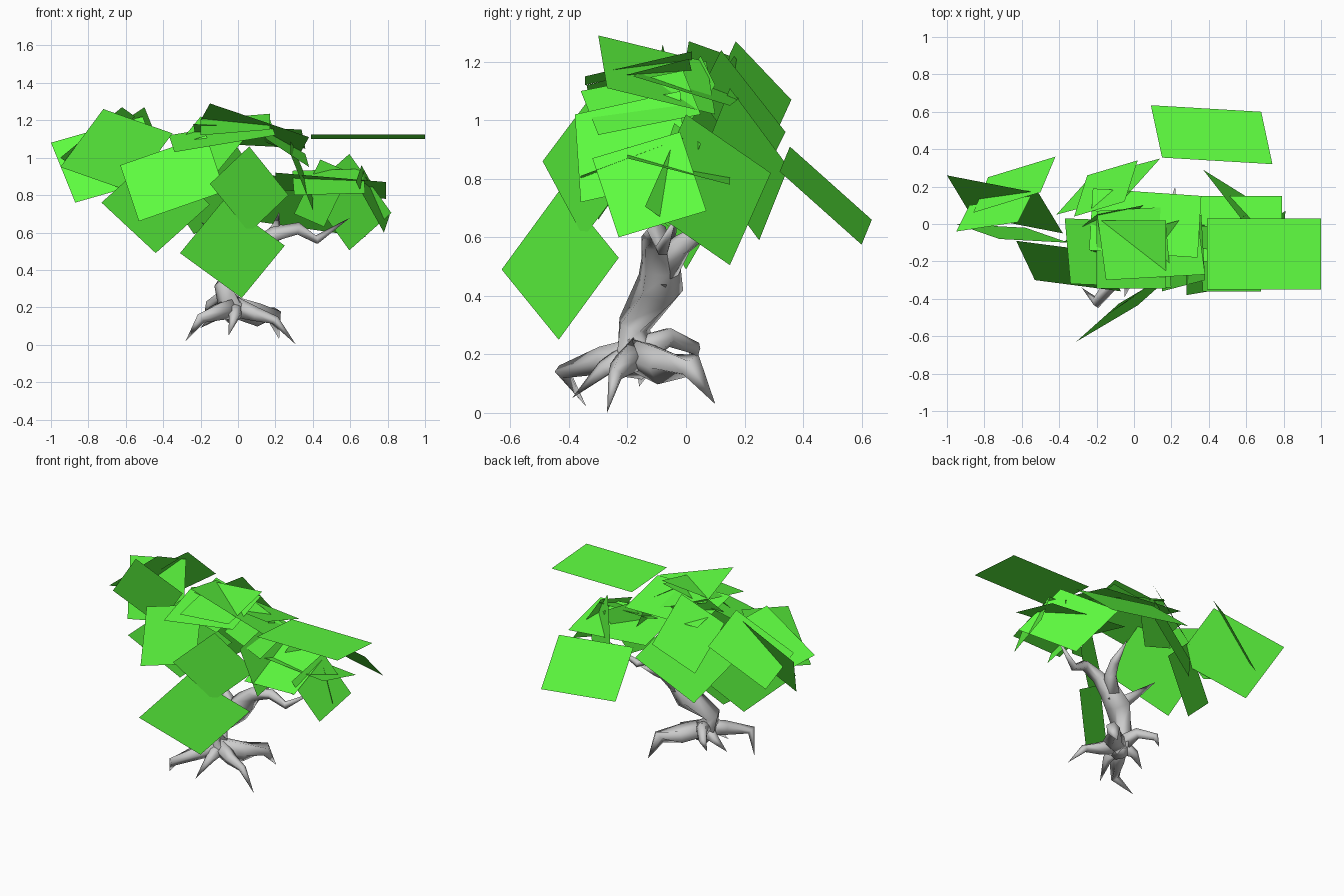
import bpy, math
from mathutils import Vector


def mesh_object(name, verts, faces, smooth=False):
    me = bpy.data.meshes.new(name)
    me.from_pydata(verts, [], faces)
    me.update()
    for p in me.polygons:
        p.use_smooth = smooth
    ob = bpy.data.objects.new(name, me)
    bpy.context.collection.objects.link(ob)
    return ob


def limb(name, path, sides=5):
    """Tapered low-poly tube; path holds (x, y, z, radius), ending in a point."""
    pts = [Vector(p[:3]) for p in path]
    verts, faces = [], []
    for i, p in enumerate(pts[:-1]):
        d = (pts[i + 1] - pts[max(i - 1, 0)]).normalized()
        u = d.cross(Vector((0.3, 1, 0.1))).normalized()
        v = d.cross(u)
        for k in range(sides):
            a = math.tau * k / sides
            verts.append(p + (u * math.cos(a) + v * math.sin(a)) * path[i][3])
    for i in range(len(pts) - 2):
        for k in range(sides):
            n = (k + 1) % sides
            faces.append((i * sides + k, i * sides + n, (i + 1) * sides + n, (i + 1) * sides + k))
    tip, last = len(verts), (len(pts) - 2) * sides
    verts.append(pts[-1])
    faces += [(last + k, last + (k + 1) % sides, tip) for k in range(sides)]
    faces.append(tuple(reversed(range(sides))))
    return mesh_object(name, verts, faces, True)


leaf = bpy.data.materials.new("leaf_green")
leaf.diffuse_color = (0.11, 0.97, 0.05, 1)


def foliage(name, cards):
    """Flat leaf cards, each given by three corners; the fourth completes it."""
    verts, faces = [], []
    for a, b, c in cards:
        a, b, c = Vector(a), Vector(b), Vector(c)
        n = len(verts)
        verts += [a, b, c, a + c - b]
        faces.append((n, n + 1, n + 2, n + 3))
    mesh_object(name, verts, faces).data.materials.append(leaf)


# Trunk and branches
limb("trunk", [(0, -.17, .14, .06), (-.03, -.17, .2, .08), (-.07, -.18, .3, .06),
               (.05, -.09, .43, .085), (.12, -.09, .51, .07), (.2, -.11, .59, .045),
               (.32, -.1, .62, .035), (.42, -.08, .56, .025), (.6, -.03, .68, 0)])
limb("back_branch", [(.1, -.09, .47, .06), (.17, -.02, .57, .04), (.2, .05, .62, .03), (.22, .2, .71, 0)])
limb("left_branch", [(.06, -.1, .42, .05), (-.05, -.07, .52, .03), (-.2, -.03, .66, 0)])

# Roots: from the trunk base over a knee to the tip
base = (-.02, -.17, .2, .06)
roots = {
    "right_root": [(.1, -.08, .16, .065), (.19, .02, .16, .045), (.22, .1, .03, 0)],
    "front_right_root": [(.1, -.22, .16, .04), (.2, -.24, .13, .025), (.31, -.27, 0, 0)],
    "front_left_root": [(-.1, -.28, .18, .05), (-.2, -.42, .14, .03), (-.28, -.34, .02, 0)],
    "front_root": [(-.02, -.28, .15, .03), (-.05, -.39, .05, 0)],
    "back_left_root": [(-.08, -.06, .26, .035), (-.15, .03, .22, .025), (-.18, .03, .16, 0)],
    "left_root": [(-.12, -.14, .16, .03), (-.2, -.16, .09, 0)],
}
for name, path in roots.items():
    limb(name, [base] + path)

# Leaf cards
foliage("left_foliage", [
    ((-1, .26, 1.08), (-.51, .165, 1.22), (-.38, -.05, .9)),
    ((-.95, -.04, 1), (-.88, .1, .95), (-.55, .15, 1.22)),
    ((-.78, .25, .83), (-.42, .36, 1.07), (-.5, .17, 1.27)),
    ((-.53, -.3, .66), (-.07, -.36, .82), (-.17, -.15, 1.12)),
    ((-.95, 0, .95), (-.72, -.08, 1.26), (-.35, -.1, 1.13)),
    ((-.73, -.15, .76), (-.44, 0, .49), (-.15, .15, .75)),
])
foliage("centre_foliage", [
    ((-.2, .07, 1.2), (-.15, -.3, 1.29), (.38, -.27, 1.11)),
    ((-.2, -.345, 1.12), (.17, -.345, 1.15), (.17, .02, 1.235)),
    ((-.37, .03, 1.12), (-.34, -.32, 1.03), (.2, -.34, 1.12)),
    ((-.15, -.49, .86), (.06, -.35, .6), (.27, -.2, .8)),
    ((-.235, .25, .59), (.14, .35, .84), (-.04, .15, 1.11)),
    ((-.25, .26, .8), (.02, .34, .96), (-.05, .12, 1.24)),
    ((-.22, .19, 1.08), (.36, .15, 1.05), (.34, -.18, 1.15)),
    ((.28, -.38, 1.02), (.28, -.02, 1.1), (.4, 0, .8)),
    ((.15, -.36, 1.1), (.38, -.3, .95), (.36, .05, 1.02)),
    ((-.38, -.1, 1), (-.2, .05, 1.22), (.05, .1, 1.12)),
    ((-.31, -.63, .49), (.02, -.435, .25), (.25, -.23, .53)),
])
foliage("right_foliage", [
    ((.39, -.35, 1.125), (1, -.35, 1.125), (1, .03, 1.1)),
    ((.2, -.2, .92), (.79, -.2, .87), (.79, .15, .78)),
    ((.15, .355, .91), (.09, .635, .66), (.68, .6, .575)),
    ((.63, -.32, .87), (.66, -.02, .96), (.81, .07, .69)),
    ((.37, .29, .82), (.595, .15, .505), (.82, -.14, .705)),
    ((.3, -.14, .7), (.46, -.05, .63), (.6, .05, .92)),
    ((.3, -.36, .8), (.68, -.36, .81), (.67, -.01, .94)),
])
